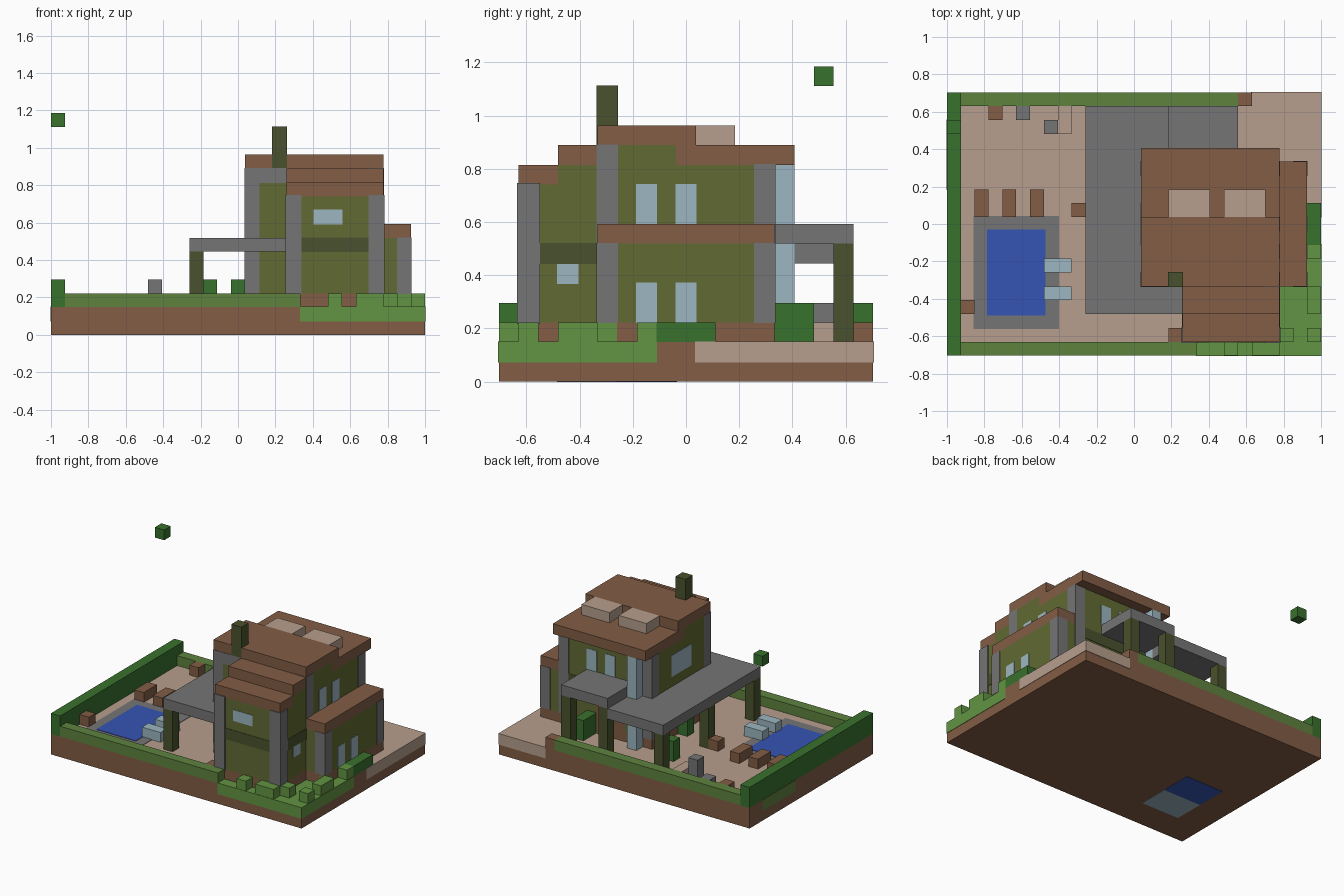
import bpy
from mathutils import Vector

cube = bpy.data.objects.get("Cube")
if cube:
    bpy.data.objects.remove(cube, do_unlink=True)

UNIT = 2 / 27                     # one block
CENTRE = Vector((13.5, 9.5, 0))   # block grid origin
THIN = 0.04                       # plate thickness in blocks


def linear(c):
    c /= 255
    return c / 12.92 if c < 0.04045 else ((c + 0.055) / 1.055) ** 2.4


def material(name, hexcode):
    rgb = [linear(v) for v in bytes.fromhex(hexcode)]
    mat = bpy.data.materials.new(name)
    mat.use_nodes = True
    mat.diffuse_color = (*rgb, 1)
    mat.node_tree.nodes["Principled BSDF"].inputs["Base Color"].default_value = (*rgb, 1)
    return mat


brown = material("brown tile and soil", "825d45")
pale = material("pale paving", "b79f8d")
grey = material("grey stone", "757575")
bright = material("bright lawn green", "629442")
hedge_green = material("hedge green", "5e823e")
dark_green = material("dark leaf green", "39712d")
olive = material("olive wall", "616b33")
dark_olive = material("dark olive timber", "4a512d")
blue = material("pool blue", "3555b5")
glass = material("light blue glass", "9cb6c0")


def box(name, mat, xs, ys, zs, layers=0):
    """Box given by ranges on the block grid; layers swells it into a thin plate."""
    lo = Vector((xs[0], ys[0], zs[0]))
    hi = Vector((xs[1], ys[1], zs[1]))
    swell = Vector((1, 1, 1)) * THIN * layers
    lo, hi = (lo - swell - CENTRE) * UNIT, (hi + swell - CENTRE) * UNIT
    lo.z = max(lo.z, -0.002)
    corners = [(x, y, z) for x in (lo.x, hi.x) for y in (lo.y, hi.y) for z in (lo.z, hi.z)]
    faces = [(0, 1, 3, 2), (4, 6, 7, 5), (0, 4, 5, 1), (2, 3, 7, 6), (0, 2, 6, 4), (1, 5, 7, 3)]
    mesh = bpy.data.meshes.new(name)
    mesh.from_pydata(corners, [], faces)
    mesh.materials.append(mat)
    obj = bpy.data.objects.new(name, mesh)
    bpy.context.collection.objects.link(obj)
    return obj


def block(name, mat, x, y, zs, layers=0):
    return box(name, mat, (x, x + 1), (y, y + 1), zs, layers)


# Ground
GROUND = (1, 2)
box("soil_base", brown, (0, 27), (0, 19), (0, 2))
box("garden_paving", pale, (1, 17), (1, 18), GROUND, 1)
box("rear_paving", pale, (17, 22), (14, 18), GROUND, 1)
box("corner_patio", pale, (22, 27), (10, 19), GROUND, 1)
box("lawn", bright, (18, 27), (0, 8), GROUND, 1)
box("side_moss", hedge_green, (0, 1), (12, 17), GROUND, 1)

# Pool
box("pool_rim", grey, (2, 8), (2, 10), GROUND, 2)
box("pool_water", blue, (3, 7), (3, 9), GROUND, 3)
box("pool_floor_deep", blue, (3, 7), (6, 9), (0, 1), 1)
box("pool_floor_shallow", glass, (3, 7), (3, 6), (0, 1), 1)

# Hedges
LOW = (2, 3)
box("tall_hedge", dark_green, (0, 1), (0, 19), (2, 4))
box("front_hedge", hedge_green, (1, 18), (0, 1), LOW)
box("back_hedge", hedge_green, (1, 21), (18, 19), LOW)
box("side_hedge", dark_green, (26, 27), (8, 11), LOW)
block("hedge_end_post", brown, 21, 18, LOW)
for x, y in [(20, 0), (22, 0), (23, 0), (24, 1), (26, 1), (26, 3), (26, 4), (25, 5), (26, 7)]:
    block("lawn_shrub", bright, x, y, LOW)
block("floating_leaf", dark_green, 0, 16, (15, 16))

# Garden furniture
for y in (4, 6):
    box("lounger", glass, (7, 9), (y, y + 1), LOW)
for x in (2, 4, 6):
    box("bench", brown, (x, x + 1), (10, 12), LOW)
for x, y in [(9, 10), (1, 3), (3, 17), (16, 1)]:
    block("stool", brown, x, y, LOW)
block("stone_block", grey, 5, 17, LOW)
block("stone_pedestal", grey, 7, 16, (2, 4))
box("pale_counter", pale, (8, 9), (16, 18), LOW)
box("rear_plant", dark_green, (20, 21), (14, 16), (2, 4))
block("canopy_plant", dark_green, 11, 14, (2, 4))
block("wall_plant", dark_green, 13, 9, (2, 4))

# House foundations and walls
box("main_foundation", brown, (14, 26), (5, 14), LOW)
box("wing_foundation", brown, (17, 24), (1, 5), LOW)
box("main_walls", olive, (14, 24), (5, 14), (3, 11))
box("upper_walls", olive, (14, 24), (5, 9), (11, 12))
box("wing_walls", olive, (17, 24), (1, 5), (3, 10))
box("wing_upper_walls", olive, (17, 24), (3, 5), (10, 11))
box("annex_walls", olive, (24, 26), (5, 14), (3, 7))
box("wing_band", dark_olive, (17, 24), (1, 5), (6, 7), 1)
box("rear_band", dark_olive, (15, 23), (13, 14), (6, 7), 1)

# Corner pillars
for x in (14, 23):
    block("front_pillar", grey, x, 5, (3, 12), 1)
    block("rear_pillar", grey, x, 13, (3, 11), 1)
for x in (17, 23):
    block("wing_pillar", grey, x, 1, (3, 10), 2)
for y in (5, 13):
    block("annex_pillar", grey, 25, y, (3, 7), 1)
box("front_lintel", grey, (14, 17), (5, 6), (11, 12), 1)

# Windows and doors
for y in (7, 9):
    block("annex_window", glass, 25, y, (3, 5), 1)
    block("upper_side_window", glass, 23, y, (8, 10), 1)
for x in (18, 20):
    block("upper_rear_window", glass, x, 13, (8, 10), 1)
box("left_window", glass, (14, 15), (8, 11), (8, 10), 1)
box("wing_front_window", glass, (19, 21), (1, 2), (8, 9), 1)
block("wing_side_window", glass, 23, 3, (5, 6), 1)
box("rear_door", brown, (17, 20), (13, 14), (2, 5), 1)
block("glass_column", glass, 15, 14, (2, 11))

# Roofs
box("top_roof", brown, (14, 24), (5, 10), (12, 13))
box("rear_roof", brown, (14, 24), (9, 15), (11, 12))
box("wing_step_roof", brown, (17, 24), (3, 5), (11, 12))
box("wing_front_roof", brown, (17, 24), (1, 3), (10, 11))
box("annex_roof", brown, (24, 26), (5, 14), (7, 8))
for x in (16, 20):
    box("skylight", pale, (x, x + 3), (10, 12), (12, 13))
block("chimney", dark_olive, 16, 5, (12, 15), 1)

# Canopy and its posts
SLAB = (6, 7)
box("canopy", grey, (10, 14), (3, 18), SLAB)
box("canopy_front", grey, (14, 17), (3, 5), SLAB)
box("canopy_rear", grey, (14, 16), (14, 18), SLAB)
box("raised_canopy", grey, (16, 21), (14, 18), (7, 8))
for y in (3, 10, 17):
    block("canopy_post", dark_olive, 10, y, (2, 6))
for x in (16, 20):
    block("raised_canopy_post", dark_olive, x, 17, (2, 7))
